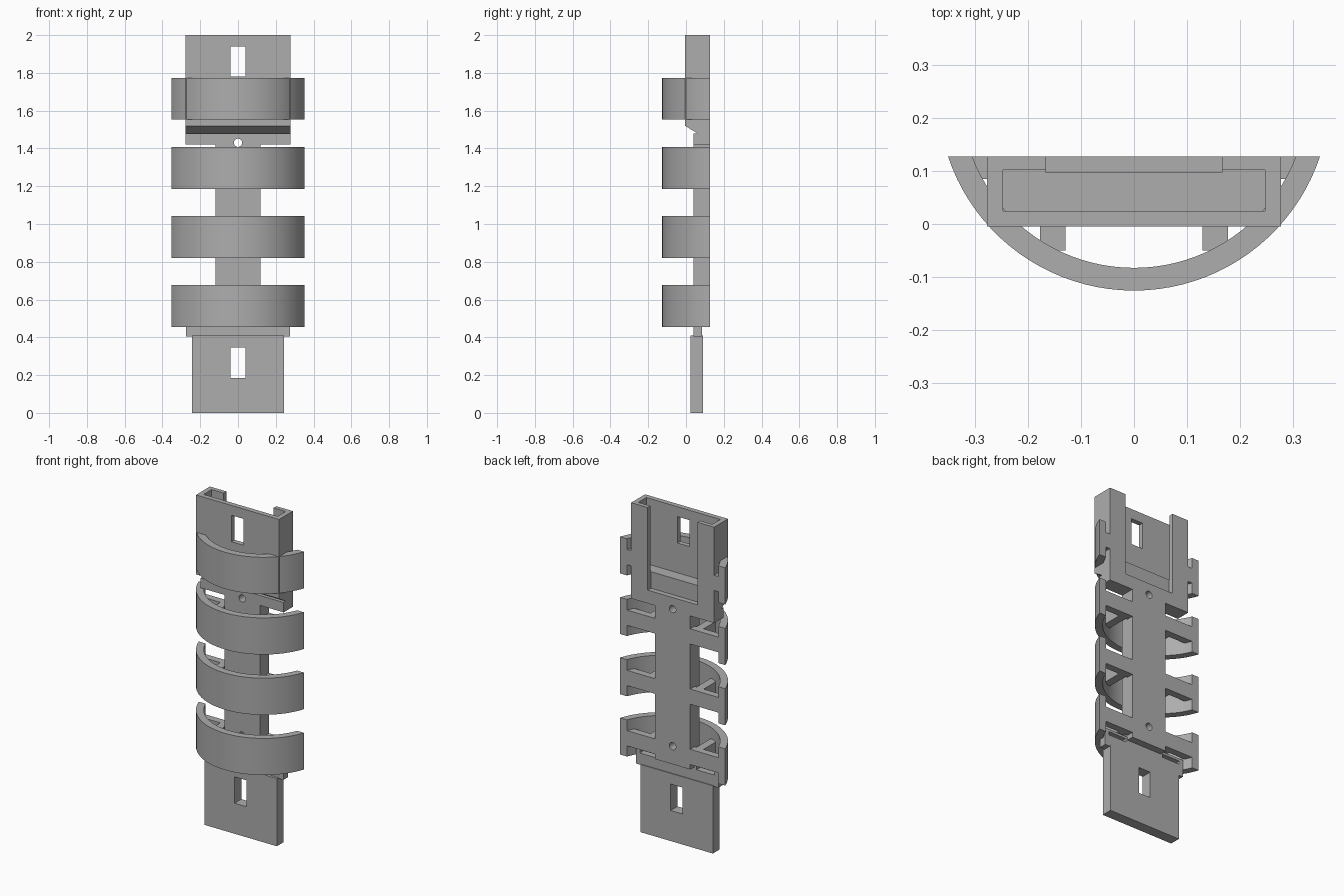
import bpy
import bmesh
import math
from mathutils import Vector

cube = bpy.data.objects.get("Cube")
if cube:
    bpy.data.objects.remove(cube, do_unlink=True)

grey = bpy.data.materials.new("matte grey")
grey.use_nodes = True
COLOUR = (0.42, 0.42, 0.42, 1)
grey.diffuse_color = COLOUR
grey.node_tree.nodes["Principled BSDF"].inputs["Base Color"].default_value = COLOUR


def prism(name, points, offset):
    """Extrude a closed outline of 3D points along an offset vector."""
    bm = bmesh.new()
    face = bm.faces.new([bm.verts.new(p) for p in points])
    result = bmesh.ops.extrude_face_region(bm, geom=[face])
    moved = [v for v in result["geom"] if isinstance(v, bmesh.types.BMVert)]
    bmesh.ops.translate(bm, vec=Vector(offset), verts=moved)
    bmesh.ops.recalc_face_normals(bm, faces=bm.faces[:])
    mesh = bpy.data.meshes.new(name)
    bm.to_mesh(mesh)
    bm.free()
    mesh.materials.append(grey)
    obj = bpy.data.objects.new(name, mesh)
    bpy.context.collection.objects.link(obj)
    return obj


def box(name, x0, x1, y0, y1, z0, z1):
    outline = [(x0, y0, z0), (x1, y0, z0), (x1, y1, z0), (x0, y1, z0)]
    return prism(name, outline, (0, 0, z1 - z0))


def pin(name, z, radius=0.022):
    """Round cutter running front to back."""
    ring = [math.tau * i / 24 for i in range(24)]
    outline = [(radius * math.cos(a), -0.2, z + radius * math.sin(a)) for a in ring]
    return prism(name, outline, (0, 0.5, 0))


def cut(target, cutters):
    for c in cutters:
        mod = target.modifiers.new("cut", 'BOOLEAN')
        mod.operation = 'DIFFERENCE'
        mod.solver = 'EXACT'
        mod.object = c
        bpy.context.view_layer.objects.active = target
        bpy.ops.object.modifier_apply(modifier=mod.name)
        bpy.data.objects.remove(c, do_unlink=True)


BACK = 0.128

# Socket housing with an undercut lower front
side = [(-0.005, 1.52), (-0.005, 2), (BACK, 2), (BACK, 1.42),
        (0.04, 1.42), (0.04, 1.48), (0.06, 1.48)]
housing = prism("socket_housing", [(-0.278, y, z) for y, z in side], (0.556, 0, 0))
cut(housing, [
    box("cavity_cutter", -0.248, 0.248, 0.025, 0.102, 1.6, 2.1),
    box("back_opening_cutter", -0.167, 0.167, 0.097, 0.2, 1.5, 2.1),
    box("window_cutter", -0.04, 0.04, -0.1, 0.06, 1.78, 1.94),
    pin("upper_hole_cutter", 1.43),
])

# Central spine
spine = box("spine", -0.118, 0.118, 0.04, BACK, 0.49, 1.42)
cut(spine, [pin("spine_top_cutter", 1.43), pin("spine_bottom_cutter", 0.6)])

# Lower crossbar with a thin slot on each side
crossbar = box("lower_crossbar", -0.276, 0.276, 0.04, 0.085, 0.405, 0.51)
cut(crossbar, [box("slot_cutter", min(s * 0.13, s * 0.25), max(s * 0.13, s * 0.25),
                   0, 0.2, 0.475, 0.495) for s in (-1, 1)])

# Plug tongue that fits the socket of another piece
tongue = box("plug_tongue", -0.243, 0.243, 0.025, 0.09, 0, 0.41)
cut(tongue, [box("tongue_window_cutter", -0.04, 0.04, -0.1, 0.2, 0.185, 0.345)])


def arc(radius, steps=40):
    """Front-facing arc that ends on the back plane."""
    centre = 0.245
    half = math.acos((centre - BACK) / radius)
    angles = [half * (2 * i / steps - 1) for i in range(steps + 1)]
    return [(radius * math.sin(a), centre - radius * math.cos(a)) for a in angles]


# Curved bands, each held by side struts and forward braces
bands = (0.455, 0.82, 1.185, 1.552)
for number, z in enumerate(bands, 1):
    outline = arc(0.371) + arc(0.328)[::-1]
    band = prism(f"band_{number}", [(x, y, z) for x, y in outline], (0, 0, 0.222))
    bpy.ops.object.select_all(action='DESELECT')
    band.select_set(True)
    bpy.context.view_layer.objects.active = band
    bpy.ops.object.shade_smooth_by_angle(angle=math.radians(30))
    low, high = z + 0.065, z + 0.157
    inner = 0.27 if number == len(bands) else 0.11
    for s, label in ((1, "left"), (-1, "right")):
        xs = sorted((s * inner, s * 0.315))
        box(f"{label}_strut_{number}", *xs, 0.085, BACK, low, high)
        xs = sorted((s * 0.13, s * 0.178))
        rear = 0.0 if number == len(bands) else 0.1
        box(f"{label}_brace_{number}", *xs, -0.05, rear, low, high)
